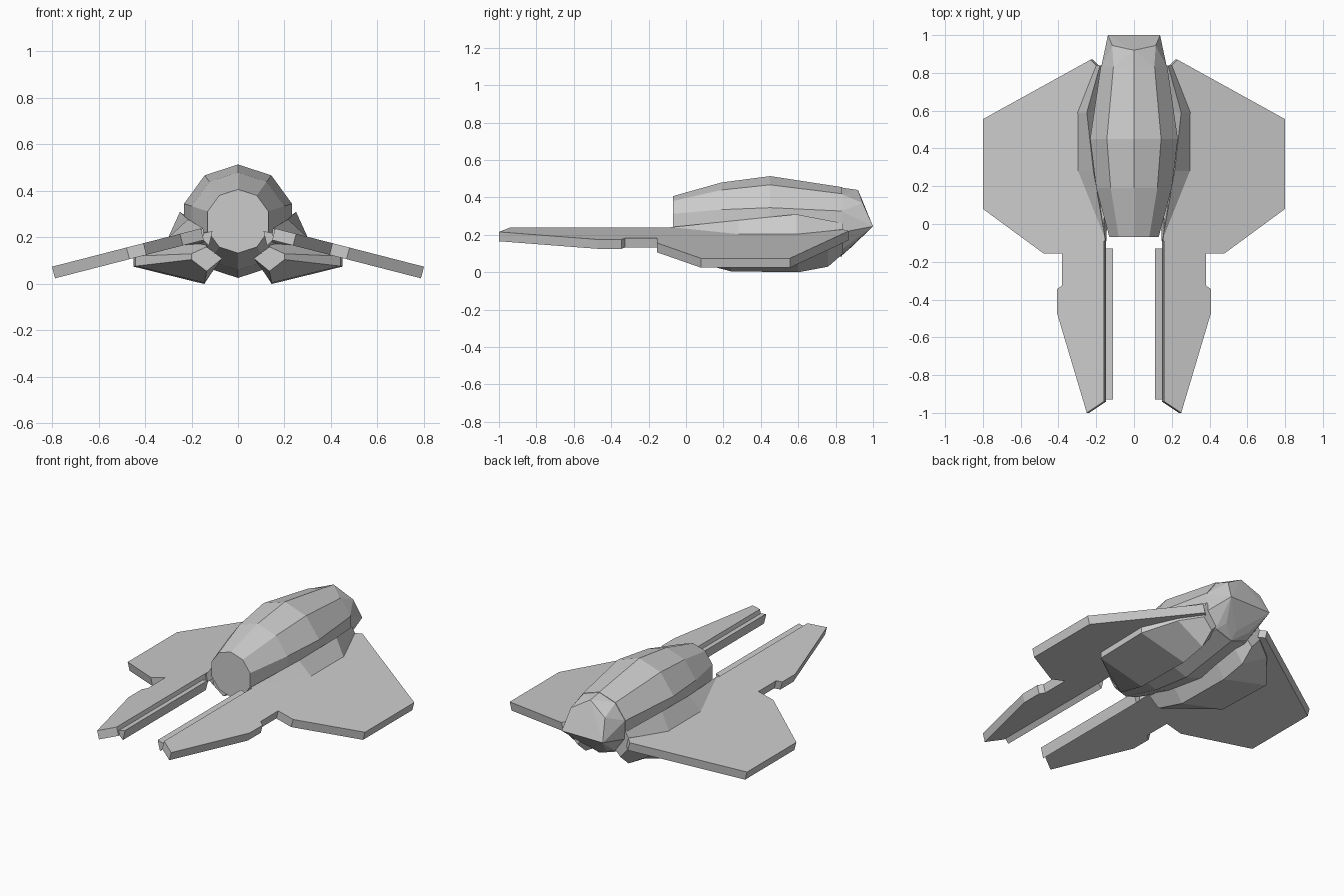
import bpy, bmesh, math

if "Cube" in bpy.data.objects:
    bpy.data.objects.remove(bpy.data.objects["Cube"])

def finish(name, bm, mirror=False):
    bmesh.ops.recalc_face_normals(bm, faces=bm.faces)
    mesh = bpy.data.meshes.new(name)
    bm.to_mesh(mesh)
    bm.free()
    ob = bpy.data.objects.new(name, mesh)
    bpy.context.collection.objects.link(ob)
    if mirror:
        mod = ob.modifiers.new("Mirror", "MIRROR")
        mod.use_clip = False
        mod.use_mirror_merge = False
    return ob

def loft(name, sections, mirror=False):
    """Skin a list of equal-length closed rings and cap both ends."""
    bm = bmesh.new()
    rings = [[bm.verts.new(p) for p in s] for s in sections]
    n = len(rings[0])
    for a, b in zip(rings, rings[1:]):
        for i in range(n):
            j = (i + 1) % n
            bm.faces.new((a[i], a[j], b[j], b[i]))
    bm.faces.new(rings[0])
    bm.faces.new(rings[-1])
    return finish(name, bm, mirror)

def at_y(y, pts):
    return [(x, y, z) for x, z in pts]

def decagon(y, r, cz=0.27):
    angles = [math.radians(90 + 36 * i) for i in range(10)]
    return [(r * math.cos(a), y, cz + r * math.sin(a)) for a in angles]

# Ten-sided barrel fuselage
loft("fuselage", [decagon(-0.07, 0.137), decagon(0.19, 0.21),
                  decagon(0.45, 0.244), decagon(0.835, 0.185)])

# Wedge-shaped tail cap
bm = bmesh.new()
tail = decagon(0.83, 0.183) + [(0, 0.92, 0.44), (0, 0.88, 0.13)]
for s in (-1, 1):
    tail += [(s * 0.115, 0.945, 0.37), (s * 0.138, 1.0, 0.245), (s * 0.08, 0.89, 0.145)]
for p in tail:
    bm.verts.new(p)
bmesh.ops.convex_hull(bm, input=bm.verts)
bmesh.ops.dissolve_limit(bm, angle_limit=0.03, verts=bm.verts, edges=bm.edges)
finish("tail_cap", bm)

# Drooping wings with forward prongs
outline = [(0.16, -0.94), (0.25, -1.0), (0.408, -0.47), (0.408, -0.345), (0.38, -0.325),
           (0.38, -0.155), (0.48, -0.155), (0.8, 0.08), (0.8, 0.555), (0.23, 0.87),
           (0.19, 0.83), (0.16, 0.05)]
top = [(x, y, 0.28 - 0.257 * x) for x, y in outline]
bottom = [(x - 0.013, y, z - 0.05) for x, y, z in top]
loft("wing", [top, bottom], True)

# Rails along the inner edge of the prongs
rail = [(0.11, 0.228), (0.15, 0.218), (0.15, 0.19), (0.125, 0.165), (0.115, 0.205)]
loft("prong_rail", [at_y(-0.93, rail), at_y(-0.13, rail)], True)

# Fairings where the wings meet the fuselage, above the wing
loft("upper_fairing", [
    at_y(-0.09, [(0.15, 0.24), (0.158, 0.235), (0.155, 0.2), (0.145, 0.2)]),
    at_y(0.28, [(0.215, 0.278), (0.3, 0.2), (0.28, 0.16), (0.14, 0.16)]),
    at_y(0.59, [(0.25, 0.31), (0.3, 0.2), (0.28, 0.16), (0.14, 0.16)]),
    at_y(0.84, [(0.18, 0.262), (0.2, 0.23), (0.19, 0.18), (0.12, 0.18)])], True)

# Keel pods under the wings
loft("keel_pod", [
    at_y(0.05, [(0.135, 0.16), (0.068, 0.11), (0.135, 0.055), (0.2, 0.105), (0.2, 0.13)]),
    at_y(0.24, [(0.15, 0.2), (0.08, 0.1), (0.145, 0.005), (0.44, 0.077), (0.44, 0.12)]),
    at_y(0.6, [(0.15, 0.2), (0.08, 0.1), (0.145, 0.0), (0.45, 0.075), (0.45, 0.12)]),
    at_y(0.76, [(0.15, 0.2), (0.08, 0.12), (0.145, 0.03), (0.32, 0.13), (0.32, 0.17)]),
    at_y(0.84, [(0.15, 0.2), (0.09, 0.16), (0.145, 0.1), (0.2, 0.165), (0.2, 0.2)])], True)
